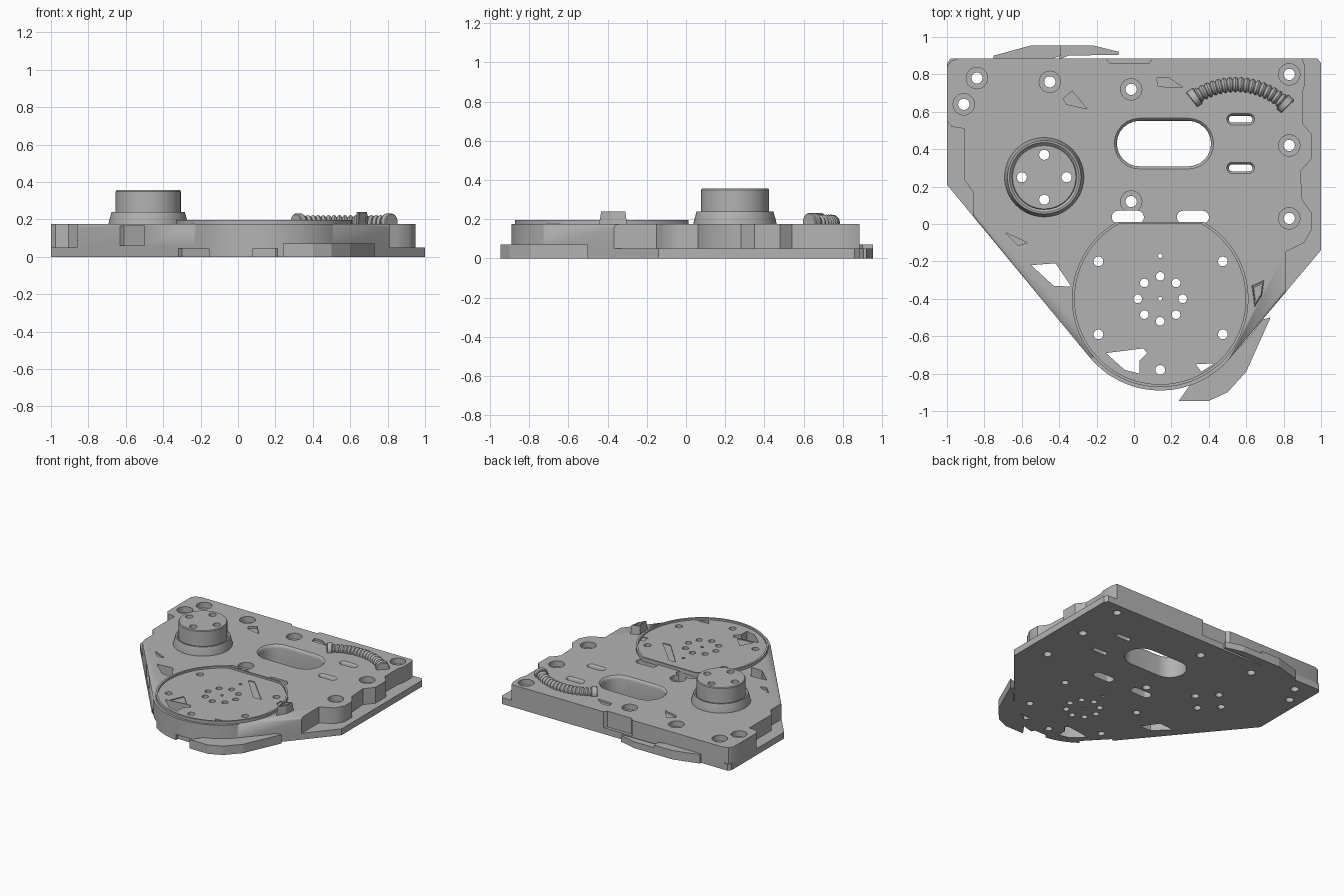
import bpy, bmesh, math
from mathutils import Vector

if "Cube" in bpy.data.objects:
    bpy.data.objects.remove(bpy.data.objects["Cube"])

GREY = bpy.data.materials.new("plain grey")
GREY.diffuse_color = (0.45, 0.45, 0.45, 1)
GREY.use_nodes = True
GREY.node_tree.nodes["Principled BSDF"].inputs["Base Color"].default_value = GREY.diffuse_color
DISC = (0.14, -0.40)
KNOB = (-0.48, 0.25)


def arc(c, r, a0, a1, n):
    return [(c[0] + r * math.cos(math.radians(a0 + (a1 - a0) * i / n)),
             c[1] + r * math.sin(math.radians(a0 + (a1 - a0) * i / n))) for i in range(n + 1)]


def circle(c, r, n=24):
    return arc(c, r, 0, 360, n)[:-1]


def stadium(cx, cy, half, r, n=12):
    return arc((cx + half, cy), r, -90, 90, n) + arc((cx - half, cy), r, 90, 270, n)


def add_loft(bm, sections, closed=False):
    """Skin a list of equal-length 3D rings, capped unless closed into a ring."""
    rings = [[bm.verts.new(p) for p in s] for s in sections]
    pairs = list(zip(rings, rings[1:]))
    if closed:
        pairs.append((rings[-1], rings[0]))
    for a, b in pairs:
        for i in range(len(a)):
            j = (i + 1) % len(a)
            bm.faces.new((a[i], a[j], b[j], b[i]))
    if not closed:
        bm.faces.new(rings[0][::-1])
        bm.faces.new(rings[-1])


def at(pts, z):
    return [(p[0], p[1], z) for p in pts]


def finish(name, bm):
    bmesh.ops.recalc_face_normals(bm, faces=bm.faces[:])
    me = bpy.data.meshes.new(name)
    bm.to_mesh(me)
    bm.free()
    me.materials.append(GREY)
    ob = bpy.data.objects.new(name, me)
    bpy.context.collection.objects.link(ob)
    return ob


def loft(name, sections, closed=False):
    bm = bmesh.new()
    add_loft(bm, sections, closed)
    return finish(name, bm)


def prism(name, pts, z0, z1):
    return loft(name, [at(pts, z0), at(pts, z1)])


def cutter(prisms):
    bm = bmesh.new()
    for pts, z0, z1 in prisms:
        add_loft(bm, [at(pts, z0), at(pts, z1)])
    return finish("cutter", bm)


def activate(ob):
    bpy.ops.object.select_all(action='DESELECT')
    ob.select_set(True)
    bpy.context.view_layer.objects.active = ob


def cut(ob, *tools):
    activate(ob)
    for t in tools:
        t.hide_render = True
        m = ob.modifiers.new("cut", 'BOOLEAN')
        m.operation, m.solver, m.object = 'DIFFERENCE', 'EXACT', t
        bpy.ops.object.modifier_apply(modifier=m.name)


# Base plate and stepped body share the rounded nose
nose = arc(DISC, 0.49, 219.7, 320.3, 40)
base = prism("base_plate", [(1, -0.14), (1, 0.86), (0.98, 0.885), (-0.98, 0.885),
                            (-1, 0.86), (-1, 0.21)] + nose, 0, 0.05)
outline = ([(0.81, -0.366), (0.81, -0.15), (0.85, -0.13), (0.91, -0.1), (0.95, -0.03), (0.95, 0.06),
            (0.9, 0.13), (0.89, 0.28), (0.95, 0.35), (0.95, 0.48), (0.9, 0.54), (0.9, 0.7),
            (0.915, 0.75), (0.915, 0.84), (0.9, 0.885), (0.1, 0.885), (0.08, 0.86), (-0.13, 0.86),
            (-0.15, 0.885), (-0.94, 0.885), (-0.98, 0.87), (-1, 0.84), (-1, 0.55), (-0.975, 0.52),
            (-0.91, 0.51), (-0.91, 0.24), (-0.86, 0.17), (-0.86, 0.041)] + nose)
bm = bmesh.new()
add_loft(bm, [at(outline, 0.05), at(outline, 0.175)])
# Round the upper edge along the nose and both slanted sides
bm.edges.ensure_lookup_table()
soft = []
for e in bm.edges:
    a, b = (v.co for v in e.verts)
    mid = (a + b) / 2
    if min(a.z, b.z) > 0.17 and mid.y < -0.1 and mid.x < 0.8:
        soft.append(e)
bmesh.ops.bevel(bm, geom=soft, offset=0.018, segments=4, profile=0.5, affect='EDGES')
body = finish("body", bm)

# Top disc with a raised rim, flattened at the back
def disc_outline(r, y):
    a = math.degrees(math.asin((y - DISC[1]) / r))
    return arc(DISC, r, 180 - a, 360 + a, 72)


disc = prism("round_cover", disc_outline(0.458, 0.0), 0.17, 0.183)
outer, inner = disc_outline(0.472, 0.012), disc_outline(0.457, 0.0)
rim = loft("cover_rim", [at(outer, 0.165), at(outer, 0.197), at(inner, 0.197), at(inner, 0.165)], True)

# Round post with a tapered foot
post = loft("round_post", [at(circle(KNOB, r, 64), z) for r, z in
            ((0.212, 0.17), (0.212, 0.18), (0.196, 0.24), (0.186, 0.24), (0.174, 0.228),
             (0.174, 0.35), (0.169, 0.356))])

# Holes and openings that go right through
screws = [(-0.84, 0.78), (-0.91, 0.64), (-0.45, 0.76), (-0.015, 0.72),
          (0.83, 0.8), (0.83, 0.42), (0.83, 0.03), (-0.015, 0.12)]
through = [circle(p, 0.03) for p in screws]
through += [circle(p, 0.027) for p in arc(KNOB, 0.12, 0, 270, 3)]
through += [circle(p, 0.023) for p in arc(DISC, 0.12, 0, 315, 7)]
through += [circle(p, 0.026) for p in ((-0.19, -0.2), (0.475, -0.2), (-0.19, -0.59),
                                       (0.475, -0.59), (0.14, -0.78))]
through += [circle(DISC, 0.011, 12), circle((0.14, -0.17), 0.012, 12)]
through += [stadium(cx, 0.037, 0.052, 0.034) for cx in (-0.033, 0.315)]
through += [[(-0.55, -0.22), (-0.42, -0.21), (-0.335, -0.335), (-0.43, -0.33)],
            [(-0.15, -0.69), (0.05, -0.665), (0.07, -0.69), (0.03, -0.73), (0.03, -0.8), (-0.05, -0.78)],
            [(0.33, -0.75), (0.43, -0.745), (0.36, -0.79)]]
holes = cutter([(p, -0.1, 0.5) for p in through])

# Long window and two small slots with softened upper lips
bm = bmesh.new()
for cx, cy, half, r, lip in ((0.16, 0.43, 0.13, 0.122, 0.014),
                             (0.57, 0.56, 0.045, 0.018, 0.012), (0.57, 0.3, 0.045, 0.018, 0.012)):
    add_loft(bm, [at(stadium(cx, cy, half, r + k * lip), z) for k, z in
                  ((0, -0.1), (0, 0.15), (0.13, 0.16), (0.5, 0.17), (1, 0.1752), (1, 0.3))])
windows = finish("cutter", bm)

# Counterbores and shallow surface pockets
pockets = [(circle(p, 0.057, 32), 0.13, 0.3) for p in screws]
pockets += [(p, 0.16, 0.3) for p in (
    [(-0.38, 0.67), (-0.33, 0.71), (-0.25, 0.615), (-0.36, 0.64)],
    [(0.12, 0.78), (0.19, 0.78), (0.26, 0.73), (0.13, 0.735)],
    [(-0.69, -0.045), (-0.57, -0.1), (-0.62, -0.115)])]
# Side notches on the slanted edge
pockets += [([(-0.65, -0.25), (-0.61, -0.22), (-0.48, -0.377), (-0.52, -0.41)], 0.06, 0.166)]
pocket_tool = cutter(pockets)
cover_pockets = cutter([(p, 0.176, 0.3) for p in (
    [(0.15, -0.085), (0.2, -0.08), (0.41, -0.295), (0.345, -0.3)],
    [(-0.07, -0.57), (0.02, -0.665), (-0.12, -0.68)],
    [(0.54, -0.24), (0.63, -0.24), (0.63, -0.3), (0.54, -0.3)])])
under_notches = cutter([
    ([(-0.36, -0.65), (-0.30, -0.60), (-0.14, -0.77), (-0.2, -0.85)], -0.1, 0.045),
    ([(0.08, -0.95), (0.08, -0.86), (0.2, -0.86), (0.24, -0.95)], -0.1, 0.045)])

cut(body, windows, holes, pocket_tool)
cut(base, windows, holes, under_notches)
cut(disc, holes, cover_pockets)
cut(post, holes)

# Broken outer plates at the nose and along the back edge
prism("nose_plate", [(0.24, -0.945), (0.4, -0.945), (0.5, -0.9), (0.6, -0.79), (0.73, -0.5),
                     (0.69, -0.51), (0.6, -0.62), (0.5, -0.727), (0.42, -0.8), (0.3, -0.86)], 0.0, 0.07)
prism("back_plate_left", [(-0.75, 0.88), (-0.75, 0.9), (-0.55, 0.955), (-0.39, 0.955),
                          (-0.39, 0.9), (-0.45, 0.88)], 0.0, 0.07)
prism("back_plate_right", [(-0.4, 0.88), (-0.4, 0.955), (-0.22, 0.955), (-0.08, 0.92),
                           (-0.08, 0.905), (-0.35, 0.9)], 0.0, 0.05)

# Small open bracket beside the cover
b_out = [(0.63, -0.33), (0.695, -0.3), (0.685, -0.38), (0.645, -0.445)]
mid = sum((Vector(p) for p in b_out), Vector((0, 0))) / 4
b_in = [mid + (Vector(p) - mid) * 0.65 for p in b_out]
b_top = [mid + (Vector(p) - mid) * 0.85 for p in b_out]
loft("small_bracket", [at(b_out, 0.165), at(b_top, 0.24), at(b_in, 0.24), at(b_in, 0.165)], True)


# Ribbed hose swept along an arc, with a collar at each end
def tube(name, stations):
    rings = []
    for deg, r in stations:
        a = math.radians(deg)
        out = Vector((math.cos(a), math.sin(a), 0))
        c = Vector((0.545, 0.36, 0.183)) + out * 0.385
        rings.append([c + out * r * math.cos(t * math.tau / 20) +
                      Vector((0, 0, r * math.sin(t * math.tau / 20))) for t in range(20)])
    return loft(name, rings)


ribs = 17
step = 74.0 / ribs
hose = tube("ribbed_hose", [(49 + (i + f) * step, r) for i in range(ribs)
                            for f, r in ((0.05, 0.029), (0.25, 0.037), (0.5, 0.04), (0.75, 0.037), (0.95, 0.029))])
collars = [tube("hose_collar", [(a, 0.044), (a + 0.6, 0.049), (a + 5.4, 0.049), (a + 6, 0.044)])
           for a in (44, 122)]

# Smooth shading with crisp edges, helpers removed
for ob in [o for o in bpy.data.objects if o.hide_render]:
    bpy.data.objects.remove(ob)
for ob in [body, base, disc, rim, post, hose] + collars:
    activate(ob)
    bpy.ops.object.shade_smooth_by_angle(angle=math.radians(35))
